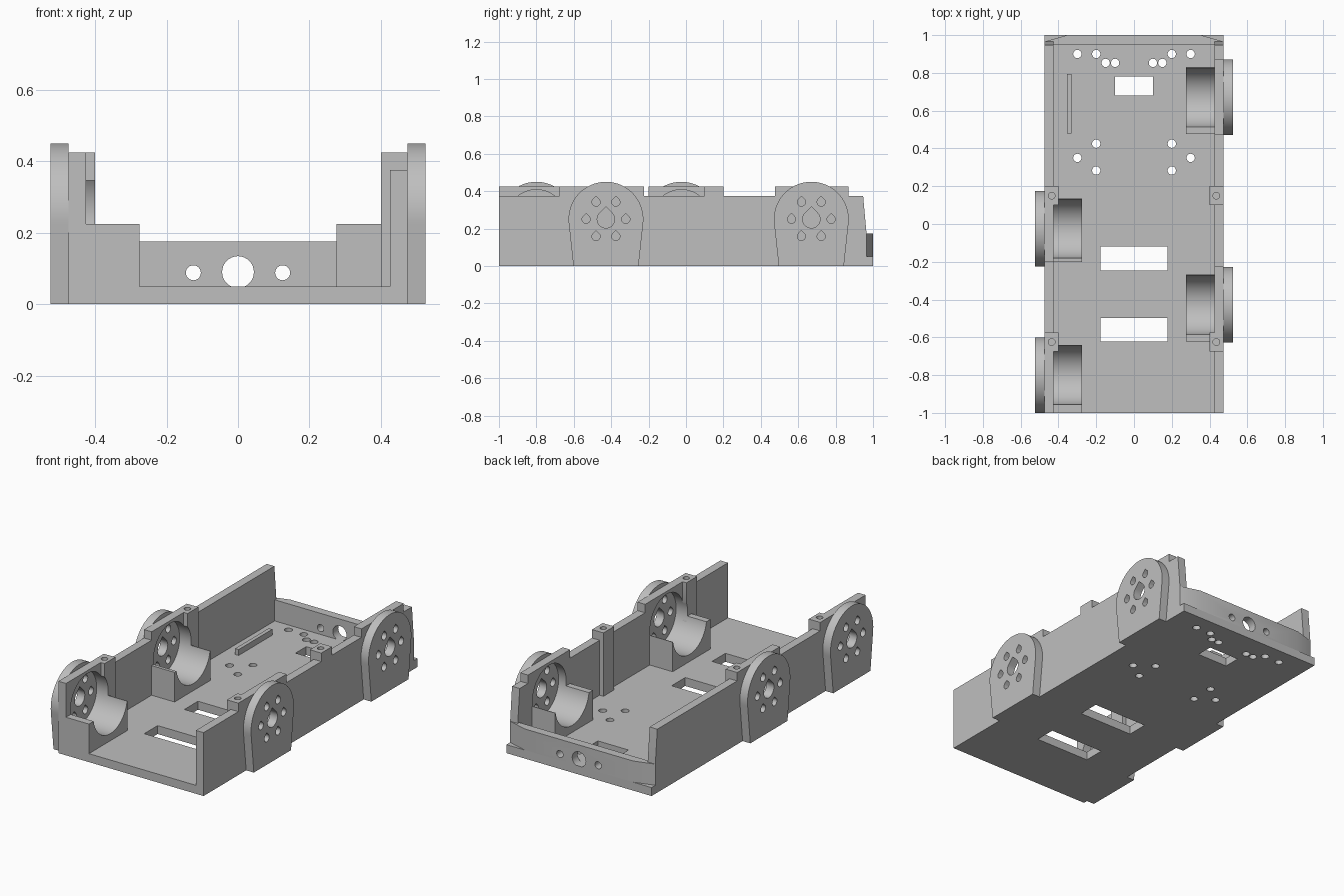
import bpy, bmesh
from math import sin, cos, pi, radians

cube = bpy.data.objects.get("Cube")
if cube:
    bpy.data.objects.remove(cube, do_unlink=True)

grey = bpy.data.materials.new("light_grey_plastic")
grey.use_nodes = True
COLOUR = (0.52, 0.52, 0.52, 1)
grey.diffuse_color = COLOUR
grey.node_tree.nodes["Principled BSDF"].inputs["Base Color"].default_value = COLOUR


# Outline helpers (2D)
def rect(u0, u1, v0, v1):
    return [(u0, v0), (u1, v0), (u1, v1), (u0, v1)]


def circle(u, v, r, n=24):
    return [(u + r * cos(2 * pi * i / n), v + r * sin(2 * pi * i / n)) for i in range(n)]


def teardrop(u, v, r, n=18):
    arc = [radians(135 + 270 * i / n) for i in range(n + 1)]
    return [(u + r * cos(a), v + r * sin(a)) for a in arc] + [(u, v + r * 2 ** 0.5)]


def prisms(name, outlines, axis, a, b):
    """Extrude outlines from a to b along an axis into one object."""
    place = {"X": lambda u, v, w: (w, u, v),
             "Y": lambda u, v, w: (u, w, v),
             "Z": lambda u, v, w: (u, v, w)}[axis]
    bm = bmesh.new()
    for outline in outlines:
        low = [bm.verts.new(place(u, v, a)) for u, v in outline]
        high = [bm.verts.new(place(u, v, b)) for u, v in outline]
        bm.faces.new(low)
        bm.faces.new(high)
        for i in range(len(low)):
            j = (i + 1) % len(low)
            bm.faces.new((low[i], low[j], high[j], high[i]))
    bmesh.ops.recalc_face_normals(bm, faces=bm.faces)
    mesh = bpy.data.meshes.new(name)
    bm.to_mesh(mesh)
    bm.free()
    mesh.materials.append(grey)
    obj = bpy.data.objects.new(name, mesh)
    bpy.context.collection.objects.link(obj)
    return obj


def cut(obj, *cutters):
    """Subtract the cutters and bake the result."""
    for cutter in cutters:
        mod = obj.modifiers.new("cut", "BOOLEAN")
        mod.operation, mod.solver, mod.object = "DIFFERENCE", "EXACT", cutter
    graph = bpy.context.evaluated_depsgraph_get()
    mesh = bpy.data.meshes.new_from_object(obj.evaluated_get(graph))
    obj.modifiers.clear()
    obj.data = mesh


def smooth(obj):
    bpy.ops.object.select_all(action="DESELECT")
    obj.select_set(True)
    bpy.context.view_layer.objects.active = obj
    bpy.ops.object.shade_smooth_by_angle(angle=radians(30))


parts, helpers = [], []
FLOOR, WALL, RAISED, CRADLE = 0.05, 0.375, 0.425, 0.225
INNER, OUTER, POD = 0.425, 0.475, 0.525

# Floor with slots and screw holes
floor = prisms("floor", [rect(-OUTER, OUTER, -1, 1)], "Z", 0, FLOOR)
openings = [rect(-0.1, 0.1, 0.68, 0.78),
            rect(-0.178, 0.178, -0.247, -0.12),
            rect(-0.178, 0.178, -0.622, -0.497)]
for x, y in [(0.3, 0.9), (0.2, 0.9), (0.15, 0.853), (0.1, 0.853),
             (0.2, 0.425), (0.3, 0.35), (0.2, 0.283)]:
    openings += [circle(s * x, y, 0.022) for s in (1, -1)]
floor_cut = prisms("floor_cutter", openings, "Z", -0.1, 0.1)
cut(floor, floor_cut)
helpers.append(floor_cut)
parts.append(floor)

# Small rib on the floor
parts.append(prisms("floor_rib", [rect(-0.355, -0.332, 0.48, 0.795)], "Z", FLOOR, 0.085))

# Back panel with tapered ends and three holes
panel = prisms("back_panel", [[(-OUTER, 0.95), (OUTER, 0.95), (OUTER, 0.965), (0.355, 1),
                               (-0.355, 1), (-OUTER, 0.965)]], "Z", FLOOR, 0.175)
panel_cut = prisms("panel_cutter", [circle(0, 0.09, 0.0445, 32), circle(0.125, 0.088, 0.021),
                                    circle(-0.125, 0.088, 0.021)], "Y", 0.9, 1.1)
cut(panel, panel_cut)
helpers.append(panel_cut)
parts.append(panel)

POSTS = [(-0.675, -0.575), (0.1, 0.2)]
# Per side: sign, raised wall spans, motor mounts (centre y, cradle start y)
SIDES = [("left", 1, [(-0.675, -0.225), (0.1, 0.2), (0.475, 0.87)],
          [(-0.428, -0.622), (0.67, 0.477)]),
         ("right", -1, [(-1, -0.575), (-0.2, 0.2)],
          [(-0.8, -1), (-0.025, -0.2)])]

for side, s, raised, mounts in SIDES:
    # Cutters for the motor recesses and post screw holes
    recess = prisms(side + "_recess_cutter", [circle(c, 0.25, 0.158, 64) for c, _ in mounts],
                    "X", s * 0.2, s * OUTER)
    screws = prisms(side + "_screw_cutter",
                    [circle(s * 0.436, (a + b) / 2, 0.018) for a, b in POSTS], "Z", 0.3, 0.5)
    helpers += [recess, screws]

    # Wall with raised spans and a sloping back edge
    outline = [(-1, FLOOR)]
    if raised[0][0] > -1:
        outline.append((-1, WALL))
    for a, b in raised:
        outline += ([(a, WALL)] if a > -1 else []) + [(a, RAISED), (b, RAISED), (b, WALL)]
    outline += [(0.947, WALL), (0.965, 0.175), (0.965, FLOOR)]
    wall = prisms(side + "_wall", [outline], "X", s * INNER, s * OUTER)
    cut(wall, recess, screws)
    parts.append(wall)

    # Screw posts inside the wall
    posts = prisms(side + "_posts", [rect(a, b, FLOOR, RAISED) for a, b in POSTS],
                   "X", s * 0.4, s * INNER)
    cut(posts, recess, screws)
    parts.append(posts)

    for name, (c, start) in zip(("front", "back"), mounts):
        # Motor cradle with a round trough
        cradle = prisms(f"{side}_{name}_cradle", [rect(start, c + 0.16, FLOOR, CRADLE)],
                        "X", s * 0.275, s * INNER)
        cut(cradle, recess)
        parts.append(cradle)

        # Arched mounting plate with a ring of holes
        arch = [(c + 0.2 * cos(radians(t)), 0.25 + 0.2 * sin(radians(t)))
                for t in range(-8, 189, 4)]
        plate = prisms(f"{side}_{name}_motor_plate",
                       [[(c - 0.174, 0), (c + 0.174, 0)] + arch], "X", s * OUTER, s * POD)
        holes = [teardrop(c, 0.25, 0.047)]
        holes += [teardrop(c + 0.106 * cos(k * pi / 3), 0.25 + 0.106 * sin(k * pi / 3), 0.022)
                  for k in range(6)]
        hole_cut = prisms("plate_cutter", holes, "X", s * 0.45, s * 0.56)
        cut(plate, hole_cut)
        helpers.append(hole_cut)
        parts.append(plate)

for helper in helpers:
    bpy.data.objects.remove(helper, do_unlink=True)
for part in parts:
    smooth(part)
